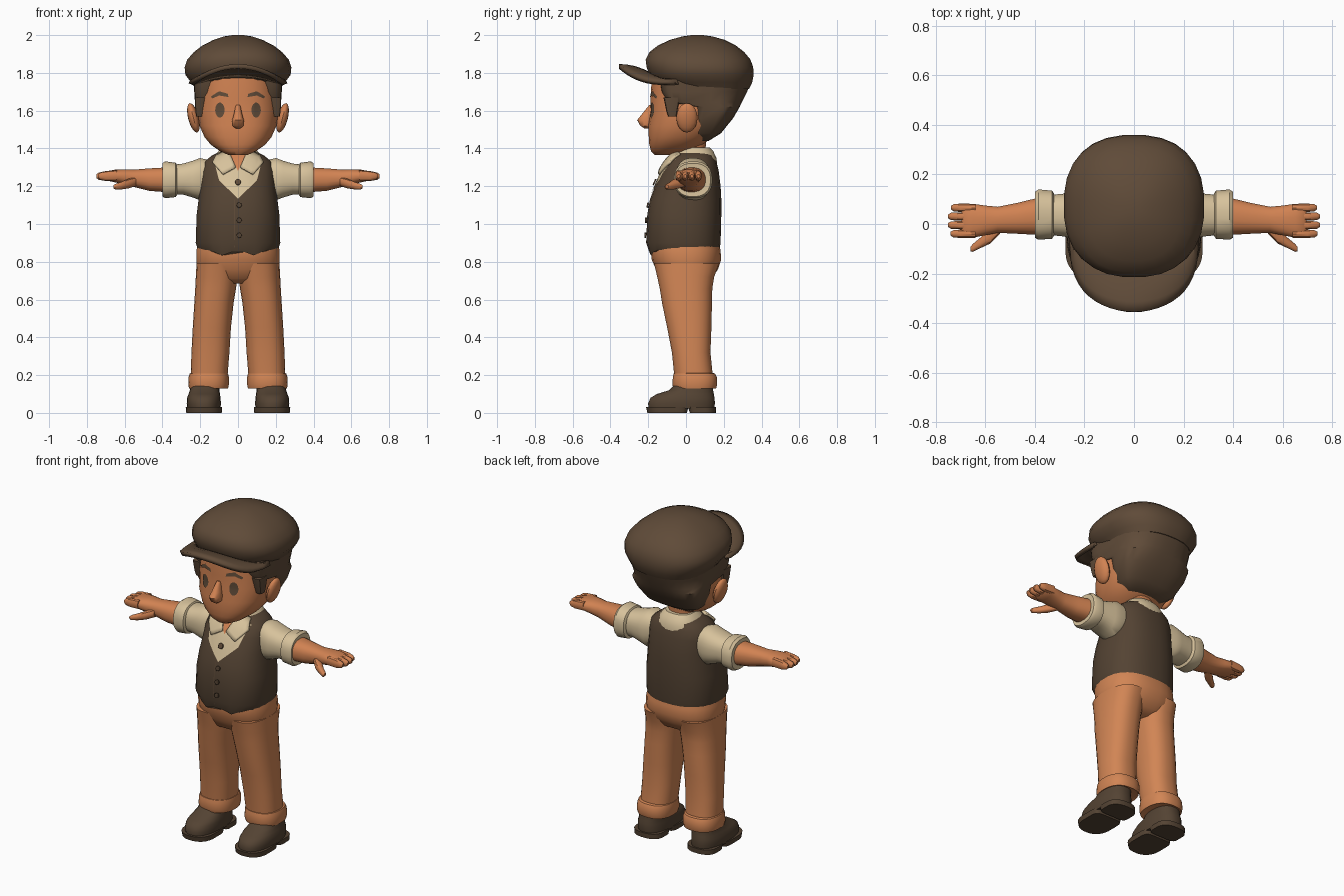
import bpy, bmesh, math
from mathutils import Vector
from mathutils.bvhtree import BVHTree

if "Cube" in bpy.data.objects:
    bpy.data.objects.remove(bpy.data.objects["Cube"])


def material(name, rgb):
    m = bpy.data.materials.new(name)
    m.use_nodes = True
    m.diffuse_color = (*rgb, 1)
    node = m.node_tree.nodes["Principled BSDF"]
    node.inputs["Base Color"].default_value = (*rgb, 1)
    node.inputs["Roughness"].default_value = 0.8
    return m


SKIN = material("skin orange", (0.64, 0.225, 0.085))
CLOTH = material("trouser orange", (0.64, 0.235, 0.09))
CAP = material("cap brown", (0.115, 0.07, 0.04))
VEST = material("vest brown", (0.088, 0.056, 0.033))
CREAM = material("shirt cream", (0.68, 0.54, 0.33))


def finish(name, bm, mat, mirror=False, thick=0, angle=40):
    mesh = bpy.data.meshes.new(name)
    bm.to_mesh(mesh)
    bm.free()
    ob = bpy.data.objects.new(name, mesh)
    bpy.context.collection.objects.link(ob)
    mesh.materials.append(mat)
    bpy.ops.object.select_all(action='DESELECT')
    ob.select_set(True)
    bpy.context.view_layer.objects.active = ob
    bpy.ops.object.shade_smooth_by_angle(angle=math.radians(angle))
    if thick:
        mod = ob.modifiers.new("thickness", 'SOLIDIFY')
        mod.thickness = thick
        mod.offset = 0
    if mirror:
        ob.modifiers.new("mirror", 'MIRROR')
    return ob


def loft(name, rings, mat, axis='z', mirror=False, front=2.4, back=2.4, seg=28):
    """Skin rounded sections (t, a0, a1, b0, b1) stacked along an axis."""
    bm = bmesh.new()
    loops = []
    for t, a0, a1, b0, b1 in rings:
        loop = []
        for i in range(seg):
            ang = math.tau * (i + 0.5) / seg
            c, s = math.cos(ang), math.sin(ang)
            p = 2 / (front if s < 0 else back)
            a = (a0 + a1) / 2 + (a1 - a0) / 2 * math.copysign(abs(c) ** p, c)
            b = (b0 + b1) / 2 + (b1 - b0) / 2 * math.copysign(abs(s) ** p, s)
            loop.append(bm.verts.new((a, b, t) if axis == 'z' else (t, a, b)))
        loops.append(loop)
    for lo, hi in zip(loops, loops[1:]):
        for i in range(seg):
            j = (i + 1) % seg
            bm.faces.new((lo[i], lo[j], hi[j], hi[i]))
    bm.faces.new(loops[0])
    bm.faces.new(loops[-1])
    bmesh.ops.recalc_face_normals(bm, faces=bm.faces)
    return finish(name, bm, mat, mirror)


def body(name, rings, mat, **kw):
    """Centred loft from (z, half width, front y, back y)."""
    return loft(name, [(z, -w, w, f, b) for z, w, f, b in rings], mat, **kw)


def ball(name, loc, size, mat, mirror=False, tilt=0):
    bm = bmesh.new()
    bmesh.ops.create_uvsphere(bm, u_segments=16, v_segments=10, radius=1)
    for v in bm.verts:
        p = Vector(v.co[i] * size[i] for i in range(3))
        c, s = math.cos(tilt), math.sin(tilt)
        v.co = Vector((p.x * c + p.z * s, p.y, p.z * c - p.x * s)) + Vector(loc)
    return finish(name, bm, mat, mirror)


def plate(name, outline, targets, mat, lift=0.005, mirror=False, thick=0):
    """Thin patch given by (x, z) points, laid on the front of the targets."""
    trees = []
    for ob in targets:
        src = bmesh.new()
        src.from_mesh(ob.data)
        trees.append(BVHTree.FromBMesh(src))
        src.free()
    bm = bmesh.new()
    bm.faces.new([bm.verts.new((x, 0, z)) for x, z in outline])
    bmesh.ops.triangulate(bm, faces=bm.faces)
    bmesh.ops.subdivide_edges(bm, edges=bm.edges[:], cuts=4, use_grid_fill=True)
    for v in bm.verts:
        hits = [t.ray_cast(Vector((v.co.x, -1, v.co.z)), Vector((0, 1, 0)))[0] for t in trees]
        v.co.y = min([h.y for h in hits if h] or [0]) - lift
    bm.normal_update()
    if sum(f.normal.y for f in bm.faces) > 0:
        bmesh.ops.reverse_faces(bm, faces=bm.faces)
    return finish(name, bm, mat, mirror, thick)


def oval(cx, cz, rx, rz, n=14):
    return [(cx + rx * math.cos(math.tau * i / n), cz + rz * math.sin(math.tau * i / n)) for i in range(n)]


# Head, nose, ears and neck
head = body("head", [(1.365, .05, -.165, -.05), (1.385, .095, -.185, .02), (1.42, .145, -.195, .09),
                     (1.46, .178, -.198, .14), (1.52, .205, -.2, .19), (1.6, .215, -.187, .22),
                     (1.66, .213, -.19, .24), (1.8, .2, -.18, .25)], SKIN)
loft("nose", [(1.505, -.012, .012, -.22, -.17), (1.52, -.03, .03, -.243, -.17), (1.55, -.032, .032, -.26, -.16),
              (1.575, -.024, .024, -.24, -.16), (1.63, -.012, .012, -.195, -.16)], SKIN, seg=12)
ball("ear", (.236, .005, 1.562), (.028, .056, .08), SKIN, True, .25)
body("neck", [(1.28, .09, -.07, .11), (1.36, .075, -.055, .1), (1.46, .08, -.07, .11)], SKIN)

# Hair with sideburns
body("hair", [(1.44, .11, .05, .12), (1.48, .175, .05, .185), (1.56, .212, .05, .25), (1.62, .224, .045, .285),
              (1.645, .228, -.1, .297), (1.7, .232, -.13, .325), (1.77, .235, -.14, .35)], CAP, front=8)
loft("sideburn", [(1.57, .18, .222, -.095, -.05), (1.6, .18, .226, -.105, -.045), (1.67, .17, .23, -.12, -.03)],
     CAP, mirror=True, front=5, back=5, seg=12)

# Flat cap crown and peak
body("cap_crown", [(1.715, .225, -.1, .335), (1.75, .25, -.165, .352), (1.79, .28, -.195, .36),
                   (1.83, .284, -.21, .357), (1.87, .27, -.215, .343), (1.91, .235, -.195, .31),
                   (1.945, .19, -.15, .265), (1.975, .13, -.085, .205), (1.993, .075, -.02, .14),
                   (2.0, .03, .03, .09)], CAP)
bm = bmesh.new()
rows = []
for i in range(25):
    ang = math.pi * (i / 24 - .5)
    s, c = math.sin(ang), max(0, math.cos(ang))
    inner = Vector((.235 * s, -.04 - .15 * c, 1.79 - .045 * s * s))
    outer = Vector((.25 * s, -.06 - .295 * c ** .7, 1.835 - .095 * s * s))
    bulge = Vector((0, 0, .012))
    rows.append([bm.verts.new(inner.lerp(outer, k / 4) + bulge * math.sin(math.pi * k / 4)) for k in range(5)])
for r, q in zip(rows, rows[1:]):
    for k in range(4):
        bm.faces.new((r[k], r[k + 1], q[k + 1], q[k]))
bmesh.ops.recalc_face_normals(bm, faces=bm.faces)
finish("cap_peak", bm, CAP, thick=.024)

# Eyes, brows and mouth
plate("eye", oval(.096, 1.603, .025, .04), [head], CAP, mirror=True)
plate("eyebrow", [(.05, 1.672), (.055, 1.69), (.1, 1.703), (.143, 1.675), (.138, 1.664), (.1, 1.68)],
      [head], CAP, mirror=True)

# Vest, with the hem dropping to points at the front
vest = body("vest", [(.862, .212, -.195, .178), (.9, .225, -.212, .184), (1.05, .22, -.206, .188),
                     (1.13, .21, -.192, .188), (1.2, .202, -.165, .184), (1.28, .196, -.13, .174),
                     (1.33, .18, -.1, .162), (1.365, .135, -.07, .148), (1.39, .08, -.03, .12)], VEST)
for v in vest.data.vertices:
    if v.co.z < .87 and v.co.y < -.1:
        v.co.z -= .03 * max(0, 1 - abs(abs(v.co.x) - .08) / .07)

# Shirt front, collar and buttons
plate("shirt_front", [(.13, 1.345), (.1, 1.23), (0, 1.135), (-.1, 1.23), (-.13, 1.345)], [vest], CREAM)
collar = body("collar_band", [(1.32, .14, -.095, .165), (1.35, .13, -.075, .162), (1.385, .105, -.05, .145),
                              (1.405, .085, -.04, .125)], CREAM)
plate("open_neck", [(.05, 1.39), (0, 1.28), (-.05, 1.39)], [vest, collar], SKIN, .008)
plate("collar_flap", [(.05, 1.39), (.11, 1.37), (.135, 1.325), (.08, 1.262), (.012, 1.3)],
      [vest, collar], CREAM, .014, True, .012)
plate("shirt_button", oval(0, 1.222, .016, .016, 8), [vest], CAP, .012, thick=.008)
for k, z in enumerate((1.1, 1.02, .94)):
    plate("vest_button_%d" % k, oval(.006, z, .014, .014, 8), [vest], VEST, .006, thick=.01)
plate("vest_placket", [(-.02, .875), (-.016, .875), (-.016, 1.13), (-.02, 1.13)], [vest], CAP, .002)

# Sleeves with rolled cuffs
loft("sleeve", [(.14, -.04, .12, 1.16, 1.335), (.2, -.058, .132, 1.125, 1.35), (.24, -.058, .13, 1.14, 1.335),
                (.29, -.05, .122, 1.155, 1.32), (.34, -.045, .118, 1.155, 1.315)], CREAM, 'x', True)
loft("sleeve_cuff", [(.322, -.045, .122, 1.155, 1.312), (.33, -.06, .135, 1.142, 1.325),
                     (.385, -.064, .14, 1.136, 1.332), (.4, -.056, .13, 1.145, 1.322),
                     (.398, -.042, .112, 1.162, 1.304)], CREAM, 'x', True)

# Forearm, palm, fingers and thumb
loft("forearm", [(.38, -.045, .108, 1.168, 1.3), (.47, -.04, .086, 1.175, 1.295), (.55, -.036, .07, 1.195, 1.288),
                 (.6, -.046, .075, 1.208, 1.29), (.65, -.056, .082, 1.22, 1.288), (.685, -.056, .08, 1.228, 1.282),
                 (.695, -.045, .07, 1.238, 1.272)], SKIN, 'x', True, seg=20)
for k, tip in enumerate((.74, .75, .75, .738)):
    y = -.057 + .035 * k
    loft("finger_%d" % k, [(.64, y, y + .034, 1.23, 1.285), (.7, y, y + .035, 1.228, 1.28),
                           (tip - .012, y + .002, y + .033, 1.234, 1.272), (tip, y + .01, y + .026, 1.244, 1.262)],
         SKIN, 'x', True, seg=10)
loft("thumb", [(.54, -.04, .03, 1.2, 1.25), (.58, -.08, -.015, 1.188, 1.24), (.62, -.098, -.055, 1.182, 1.222),
               (.65, -.113, -.08, 1.182, 1.212), (.66, -.11, -.092, 1.19, 1.206)], SKIN, 'x', True, seg=12)

# Trousers: hips, legs and turned-up cuffs
body("trouser_hips", [(.685, .09, -.09, .09), (.71, .18, -.135, .135), (.76, .217, -.16, .17),
                      (.81, .222, -.182, .187), (.86, .222, -.188, .184), (.92, .205, -.18, .17)], CLOTH)
loft("trouser_leg", [(.15, .06, .25, -.055, .145), (.22, .053, .25, -.065, .14), (.32, .045, .247, -.075, .13),
                     (.45, .037, .24, -.1, .135), (.58, .023, .232, -.127, .138), (.66, .01, .227, -.14, .14),
                     (.72, .002, .224, -.153, .15), (.79, .002, .22, -.17, .175)], CLOTH, mirror=True)
loft("trouser_cuff", [(.135, .066, .247, -.05, .145), (.13, .052, .26, -.066, .16), (.15, .048, .264, -.073, .166),
                      (.19, .048, .262, -.07, .164), (.208, .052, .256, -.066, .155),
                      (.212, .062, .245, -.055, .14)], CLOTH, mirror=True)

# Shoes with split sole and heel
loft("shoe", [(.022, .092, .268, -.198, .15), (.05, .09, .272, -.202, .154), (.08, .092, .27, -.188, .152),
              (.1, .095, .262, -.155, .148), (.12, .098, .255, -.09, .144), (.16, .098, .248, -.05, .14)],
     VEST, mirror=True)
loft("shoe_sole", [(0, .086, .274, -.205, .005), (.03, .084, .277, -.212, .012)], VEST, mirror=True, back=6)
loft("shoe_heel", [(0, .09, .27, .02, .158), (.03, .09, .272, .01, .16)], VEST, mirror=True, front=6)
